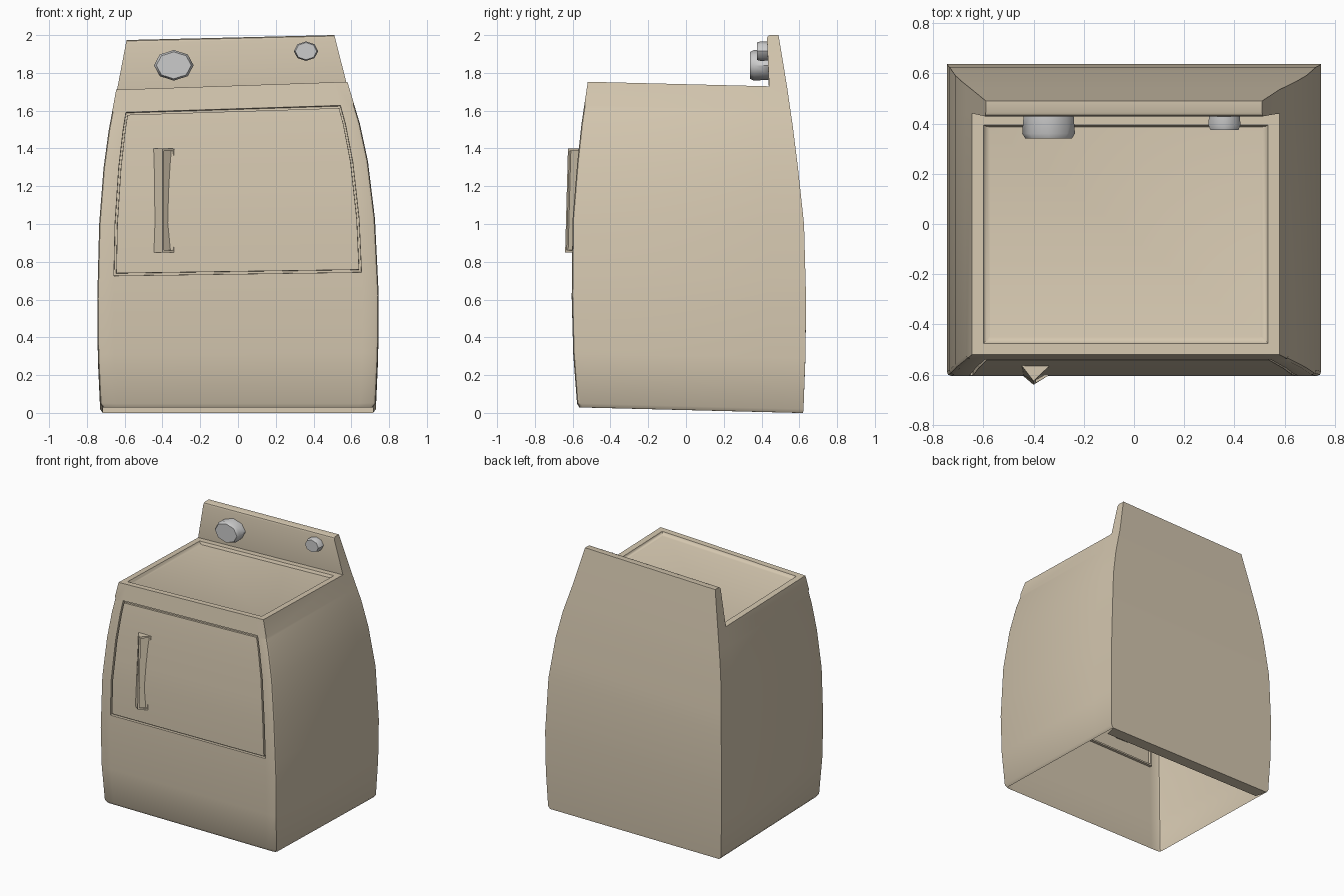
import bpy, bmesh, math

if "Cube" in bpy.data.objects:
    bpy.data.objects.remove(bpy.data.objects["Cube"])

tan = bpy.data.materials.new("tan_enamel")
tan.diffuse_color = (0.66, 0.57, 0.43, 1)
tan.use_nodes = True
tan.node_tree.nodes["Principled BSDF"].inputs["Base Color"].default_value = tan.diffuse_color


def finish(bm, name, mat=None, angle=35):
    me = bpy.data.meshes.new(name)
    bm.to_mesh(me)
    bm.free()
    ob = bpy.data.objects.new(name, me)
    bpy.context.collection.objects.link(ob)
    if mat:
        me.materials.append(mat)
    bpy.ops.object.select_all(action='DESELECT')
    ob.select_set(True)
    bpy.context.view_layer.objects.active = ob
    bpy.ops.object.shade_smooth_by_angle(angle=math.radians(angle))
    return ob


# Bulging outline: z, half width, centre shift, front y, back y
OUTLINE = [(0.015, .715, 0, -.565, .62), (.035, .73, 0, -.577, .622),
           (.3, .742, 0, -.597, .632), (.6, .745, 0, -.605, .636),
           (1.0, .73, -.005, -.60, .625), (1.3, .70, -.012, -.575, .592),
           (1.5, .665, -.02, -.553, .567), (1.72, .612, -.033, -.52, .535),
           (1.988, .55, -.04, -.5, .49)]


def outline(z):
    for a, b in zip(OUTLINE, OUTLINE[1:]):
        if z <= b[0]:
            t = (z - a[0]) / (b[0] - a[0])
            return [p + (q - p) * t for p, q in zip(a[1:], b[1:])]
    return OUTLINE[-1][1:]


def point(z, side, y):
    hw, shift, _, _ = outline(z)
    x = shift + side * hw
    lean = 0.025 * y if z < 1.8 else 0
    return (x, y, z + 0.02 * z * x * (1 if z < 1.8 else .6) - lean)


# Cabinet shell: stacked rings, open underneath
bm = bmesh.new()
ROWS = [.015, .035, .3, .6, .72, .734, 1.0, 1.15, 1.3, 1.4, 1.5, 1.583, 1.597, 1.72]
COLS = [-1, -.885, -.868, .868, .885, 1]
PANEL_Y = .44
rings = []
for z in ROWS:
    _, _, yf, yb = outline(z)
    ring = [point(z, c, yf) for c in COLS]
    ring += [point(z, 1, PANEL_Y), point(z, 1, yb), point(z, -1, yb), point(z, -1, PANEL_Y)]
    rings.append([bm.verts.new(p) for p in ring])
groove = []
for r, (lo, hi) in enumerate(zip(rings, rings[1:])):
    for i in range(10):
        j = (i + 1) % 10
        f = bm.faces.new((lo[i], lo[j], hi[j], hi[i]))
        in_door = 4 <= r <= 11 and 1 <= i <= 3
        if in_door and (r in (4, 11) or i in (1, 3)):
            groove.append(f)

# Worktop and upright control panel
t = rings[-1]
worktop = bm.faces.new(t[:7] + [t[9]])
top = [bm.verts.new(point(1.988, s, y)) for s, y in ((1, .428), (1, .49), (-1, .49), (-1, .428))]
base = t[6:10]
for i in range(4):
    j = (i + 1) % 4
    bm.faces.new((base[i], base[j], top[j], top[i]))
bm.faces.new(top)

# Lip under the back wall
b = rings[0]
lip = [bm.verts.new(point(.012, s * .97, .53)) for s in (1, -1)]
bm.faces.new((b[8], b[7], lip[0], lip[1]))
bm.normal_update()

# Door groove and recessed worktop
bmesh.ops.inset_region(bm, faces=groove, thickness=.001, depth=-.02, use_even_offset=True)
bmesh.ops.inset_region(bm, faces=[worktop], thickness=.045, use_even_offset=True)
bmesh.ops.inset_region(bm, faces=[worktop], thickness=.008, depth=-.02, use_even_offset=True)

# Rounded front corners, worktop rim and panel front
pairs = [(lo[i], hi[i]) for lo, hi in zip(rings, rings[1:]) for i in (0, 5)]
pairs += [(t[i], t[i + 1]) for i in range(6)] + [(t[9], t[0])]
pairs += [(base[0], top[0]), (top[0], top[3]), (top[3], base[3])]
edges = [e for e in (bm.edges.get(p) for p in pairs) if e]
bmesh.ops.bevel(bm, geom=edges, offset=.02, segments=2, profile=.5, affect='EDGES', clamp_overlap=True)
finish(bm, "cabinet", tan)

# Door handle: wedge bar with a recessed right facet
bm = bmesh.new()
ends = []
for z, wall, peak in ((.85, -.597, -.64), (1.4, -.56, -.625)):
    ends.append([bm.verts.new(p) for p in
                 ((-.45, wall, z), (-.40, peak, z), (-.332, wall, z - .002))])
lo, hi = ends
faces = [bm.faces.new((lo[i], lo[(i + 1) % 3], hi[(i + 1) % 3], hi[i])) for i in range(3)]
bm.faces.new(hi)
bm.faces.new(lo[::-1])
bm.normal_update()
bmesh.ops.inset_region(bm, faces=[faces[1]], thickness=.012, use_even_offset=True)
bmesh.ops.inset_region(bm, faces=[faces[1]], thickness=.001, depth=-.01)
finish(bm, "door_handle", tan, 20)


# Octagonal knobs: flattened, with a chamfered front
def knob(name, x, z, rx, rz, front):
    bm = bmesh.new()
    loops = []
    for y, k in ((.445, .94), (front + .02, 1), (front, .88)):
        loops.append([bm.verts.new((x + rx * k * math.cos(a * math.pi / 4), y,
                                    z + rz * k * math.sin(a * math.pi / 4))) for a in range(8)])
    for lo, hi in zip(loops, loops[1:]):
        for i in range(8):
            j = (i + 1) % 8
            bm.faces.new((lo[i], lo[j], hi[j], hi[i]))
    bm.faces.new(loops[0][::-1])
    bm.faces.new(loops[-1])
    bmesh.ops.recalc_face_normals(bm, faces=bm.faces)
    finish(bm, name, None, 50)


knob("large_knob", -.34, 1.84, .105, .081, .34)
knob("small_knob", .36, 1.915, .064, .052, .375)
